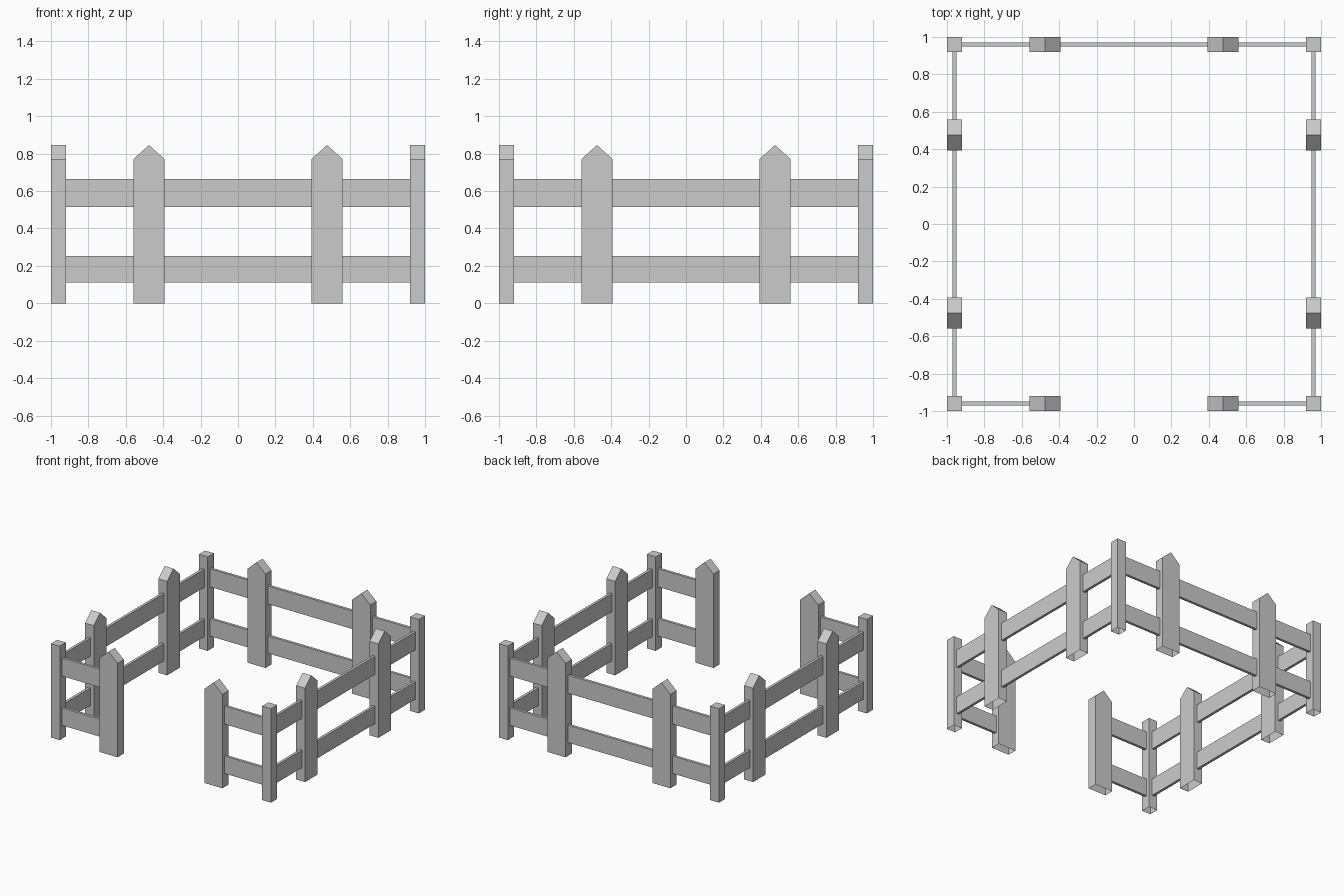
import bpy
import bmesh
from math import pi
from mathutils import Matrix, Vector

if "Cube" in bpy.data.objects:
    bpy.data.objects.remove(bpy.data.objects["Cube"])

EDGE = 0.96          # centre line of each fence side
HALF = 0.04          # half depth of the posts
PICKET_X = 0.476     # picket centre along a side
PICKET_W = 0.082     # half width of a picket
SHOULDER, PEAK = 0.772, 0.846
RAILS = [(0.11, 0.254), (0.515, 0.664)]


def extrude_profile(name, profile, depth, skip, matrix):
    """Extrude an x-z profile along y, dropping faces that point along 'skip'."""
    bm = bmesh.new()
    face = bm.faces.new([bm.verts.new((x, -depth, z)) for x, z in profile])
    ext = bmesh.ops.extrude_face_region(bm, geom=[face], use_keep_orig=True)
    verts = [g for g in ext["geom"] if isinstance(g, bmesh.types.BMVert)]
    bmesh.ops.translate(bm, verts=verts, vec=(0, 2 * depth, 0))
    bmesh.ops.recalc_face_normals(bm, faces=bm.faces)
    open_faces = [f for f in bm.faces if any(f.normal.dot(Vector(s)) > 0.99 for s in skip)]
    bmesh.ops.delete(bm, geom=open_faces, context='FACES')
    bm.transform(matrix)
    mesh = bpy.data.meshes.new(name)
    bm.to_mesh(mesh)
    bm.free()
    obj = bpy.data.objects.new(name, mesh)
    bpy.context.collection.objects.link(obj)


def box_profile(x0, x1, z0, z1):
    return [(x0, z0), (x1, z0), (x1, z1), (x0, z1)]


DOWN = [(0, 0, -1)]
ENDS = [(1, 0, 0), (-1, 0, 0)]

for i, side in enumerate(("front", "right", "back", "left")):
    # each side is built along x at the front, then turned into place
    turn = Matrix.Rotation(i * pi / 2, 4, 'Z') @ Matrix.Translation((0, -EDGE, 0))

    # square corner post, open underneath
    extrude_profile(side + "_corner_post",
                    box_profile(EDGE - HALF, EDGE + HALF, 0, SHOULDER), HALF, DOWN, turn)

    # two pointed pickets, open underneath
    for c in (-PICKET_X, PICKET_X):
        l, r = c - PICKET_W, c + PICKET_W
        extrude_profile(side + "_picket",
                        [(l, 0), (r, 0), (r, SHOULDER), (c, PEAK), (l, SHOULDER)],
                        HALF, DOWN, turn)

    # rails between the posts; the front middle is the gateway
    inner, outer = PICKET_X - PICKET_W, PICKET_X + PICKET_W
    spans = [(-EDGE + HALF, -outer), (outer, EDGE - HALF)]
    if side != "front":
        spans.append((-inner, inner))
    for x0, x1 in spans:
        for z0, z1 in RAILS:
            extrude_profile(side + "_rail", box_profile(x0, x1, z0, z1), 0.011, ENDS, turn)
